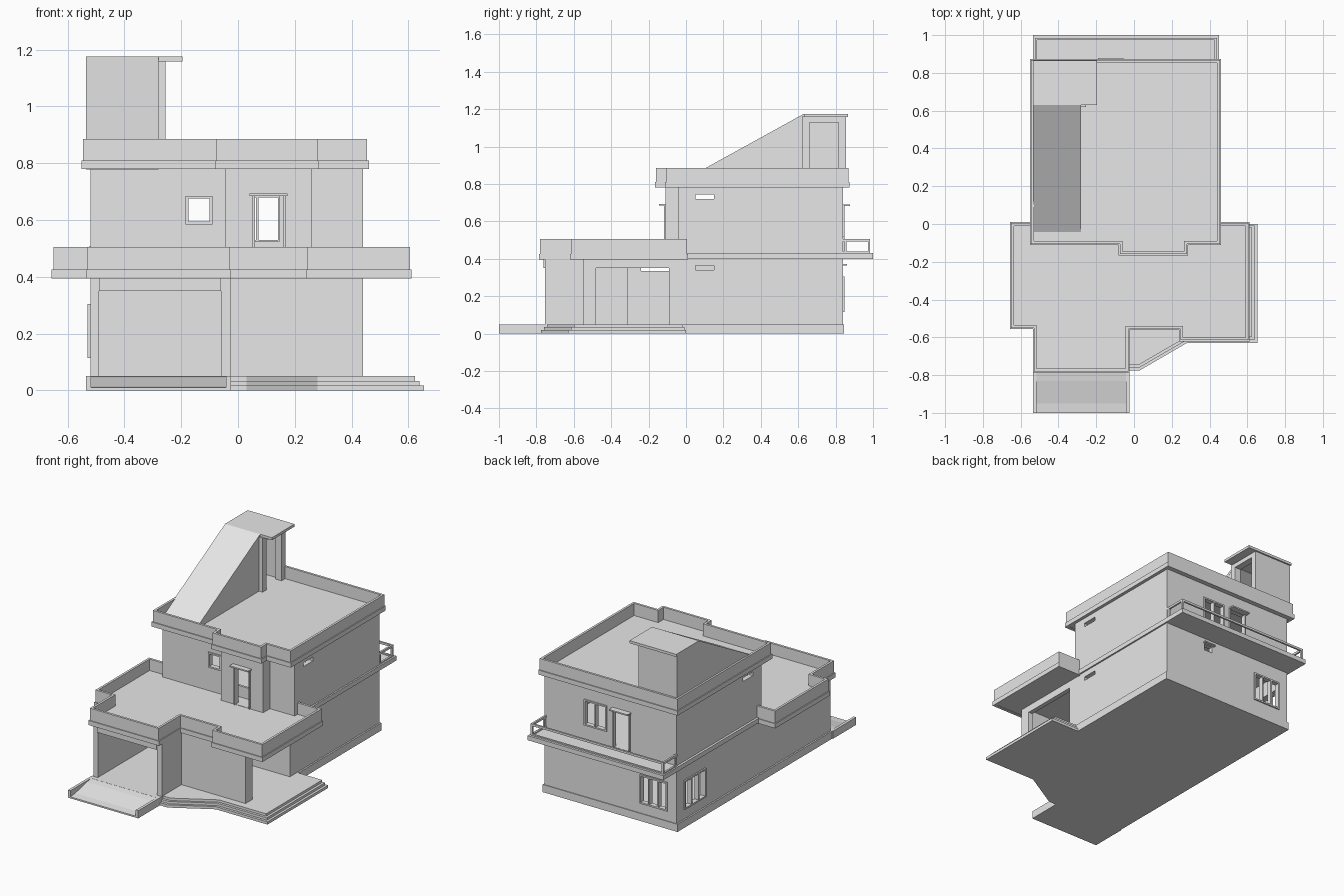
import bpy, bmesh
from mathutils import Vector

if "Cube" in bpy.data.objects:
    bpy.data.objects.remove(bpy.data.objects["Cube"])

plaster = bpy.data.materials.new("plaster_grey")
plaster.use_nodes = True
plaster.diffuse_color = (0.8, 0.8, 0.8, 1)
plaster.node_tree.nodes["Principled BSDF"].inputs["Base Color"].default_value = (0.8, 0.8, 0.8, 1)


def prism(name, pts, lo, hi, axis="z"):
    """Extrude a 2D outline along z (x,y outline) or along x (y,z outline)."""
    bm = bmesh.new()
    place = (lambda p: (p[0], p[1], lo)) if axis == "z" else (lambda p: (lo, p[0], p[1]))
    face = bm.faces.new([bm.verts.new(place(p)) for p in pts])
    out = bmesh.ops.extrude_face_region(bm, geom=[face])
    move = Vector((0, 0, hi - lo)) if axis == "z" else Vector((hi - lo, 0, 0))
    bmesh.ops.translate(bm, vec=move, verts=[v for v in out["geom"] if isinstance(v, bmesh.types.BMVert)])
    bmesh.ops.recalc_face_normals(bm, faces=bm.faces)
    mesh = bpy.data.meshes.new(name)
    bm.to_mesh(mesh)
    bm.free()
    mesh.materials.append(plaster)
    ob = bpy.data.objects.new(name, mesh)
    bpy.context.scene.collection.objects.link(ob)
    return ob


def rect(x0, x1, y0, y1):
    return [(x0, y0), (x1, y0), (x1, y1), (x0, y1)]


def box(name, x0, x1, y0, y1, z0, z1):
    return prism(name, rect(x0, x1, y0, y1), z0, z1)


def inset(pts, d):
    """Inset a counter-clockwise right-angled outline."""
    res = []
    for i, p in enumerate(pts):
        p, a, b = Vector(p), Vector(pts[i - 1]), Vector(pts[(i + 1) % len(pts)])
        e, f = (p - a).normalized(), (b - p).normalized()
        res.append((p.x - (e.y + f.y) * d, p.y + (e.x + f.x) * d))
    return res


def cut(ob, cutters):
    """Subtract the cutters, bake the result and delete them."""
    for c in cutters:
        c.hide_render = True
        m = ob.modifiers.new("cut", "BOOLEAN")
        m.operation, m.solver, m.object = "DIFFERENCE", "EXACT", c
    deps = bpy.context.evaluated_depsgraph_get()
    mesh = bpy.data.meshes.new_from_object(ob.evaluated_get(deps))
    ob.modifiers.clear()
    ob.data = mesh
    for c in cutters:
        bpy.data.objects.remove(c)


def hole(*b):
    return box("cutter", *b)


def roof(name, outline, z0, z1, deck, lip):
    """Deck, hollow parapet and a slightly wider drip band."""
    prism(name + "_deck", inset(outline, 0.004), z0 + 0.002, deck)
    for part, pts, a, b in (("_parapet", outline, z0, z1), ("_drip_band", inset(outline, -0.006), z0, z0 + lip)):
        ring = prism(name + part, pts, a, b)
        cut(ring, [prism("cutter", inset(outline, 0.015), a - 0.1, b + 0.1)])


def window(name, u0, u1, z0, z1, wall, side="y", bars=1):
    """Frame with mullions set on a wall plane."""
    w, a, b = 0.010, wall - 0.024, wall + 0.008
    spans = [(u0, u1, z0, z0 + w), (u0, u1, z1 - w, z1), (u0, u0 + w, z0, z1), (u1 - w, u1, z0, z1)]
    for i in range(bars):
        m = u0 + (u1 - u0) * (i + 1) / (bars + 1)
        spans.append((m - w / 2, m + w / 2, z0, z1))
    for p, q, c, d in spans:
        if side == "y":
            box(name, p, q, a, b, c, d)
        else:
            box(name, a, b, p, q, c, d)


# Base plinth and porch steps
prism("plinth", [(-0.53, 0.845), (-0.53, -0.785), (-0.025, -0.785), (-0.025, -0.56),
                 (0.45, -0.56), (0.45, 0.845)], 0, 0.05)
for i in range(3):
    d = 0.016 * i
    prism("porch_step", [(-0.03, -0.775 + d), (0.03, -0.775 + d), (0.28, -0.63 + d), (0.655 - d, -0.63 + d),
                         (0.655 - d, -d / 2), (-0.03, -d / 2)], 0, 0.018 + 0.016 * i)

# Driveway ramp between two kerbs
prism("driveway_ramp", [(-1, 0), (-1, 0.01), (-0.95, 0.015), (-0.83, 0.043), (-0.78, 0.05), (-0.78, 0)],
      -0.52, -0.04, "x")
for x in (-0.535, -0.043):
    box("driveway_kerb", x, x + 0.018, -1, -0.76, 0, 0.05)

# Ground floor shell
ground = [(-0.52, 0.84), (-0.52, -0.755), (-0.025, -0.755), (-0.025, -0.55), (0.44, -0.55), (0.44, 0.84)]
walls = prism("ground_walls", ground, 0.045, 0.40)
cut(walls, [
    prism("cutter", inset(ground, 0.03), 0.05, 0.398),
    hole(-0.49, -0.06, -0.8, -0.7, 0.05, 0.35),       # garage mouth
    hole(0.38, 0.5, -0.48, -0.09, 0.05, 0.35),        # side porch
    hole(-0.45, -0.26, 0.78, 0.9, 0.12, 0.30),        # back window
    hole(-0.6, -0.46, 0.55, 0.76, 0.12, 0.30),        # left window
    hole(0.38, 0.5, 0.05, 0.15, 0.34, 0.365),         # right vent
    hole(-0.6, -0.46, -0.24, -0.09, 0.335, 0.36),     # left vent
    hole(0.08, 0.14, 0.78, 0.9, 0.32, 0.36),          # back vent
])
box("garage_beam", -0.49, -0.06, -0.762, -0.73, 0.35, 0.395)
box("inner_wall", -0.5, 0.43, -0.09, -0.06, 0.05, 0.398)
box("garage_side_wall", -0.055, -0.025, -0.56, -0.31, 0.05, 0.398)
window("back_window_frame", -0.455, -0.255, 0.115, 0.305, 0.84, bars=2)
window("left_window_frame", 0.545, 0.765, 0.115, 0.305, -0.505, "x", bars=2)
box("vent_canopy", 0.065, 0.15, 0.83, 0.86, 0.365, 0.373)

# Ground floor roof terrace
roof("terrace", [(-0.65, 0.005), (-0.65, -0.55), (-0.53, -0.55), (-0.53, -0.78), (-0.03, -0.78), (-0.03, -0.555),
                 (0.245, -0.555), (0.245, -0.615), (0.605, -0.615), (0.605, 0.005)], 0.395, 0.505, 0.43, 0.03)

# Floor slab running out to the back balcony, with its rail
box("balcony_slab", -0.535, 0.45, -0.02, 1.0, 0.40, 0.43)
for x in (-0.525, 0.427):
    box("balcony_side_rail", x, x + 0.012, 0.84, 0.985, 0.493, 0.507)
    for y in (0.845, 0.973):
        box("balcony_post", x, x + 0.012, y, y + 0.012, 0.43, 0.5)
    box("balcony_kerb", x, x + 0.012, 0.84, 0.985, 0.43, 0.438)
box("balcony_back_rail", -0.525, 0.439, 0.973, 0.985, 0.493, 0.507)
box("balcony_back_kerb", -0.525, 0.439, 0.973, 0.985, 0.43, 0.438)

# Upper floor shell
upper = [(-0.52, 0.84), (-0.52, -0.04), (-0.045, -0.04), (-0.045, -0.11), (0.26, -0.11),
         (0.26, -0.04), (0.44, -0.04), (0.44, 0.84)]
walls = prism("upper_walls", upper, 0.425, 0.785)
cut(walls, [
    prism("cutter", inset(upper, 0.03), 0.432, 0.782),
    hole(-0.18, -0.095, -0.1, 0.02, 0.59, 0.68),      # front window
    hole(0.055, 0.163, -0.16, -0.05, 0.432, 0.685),   # front door
    hole(-0.01, 0.145, 0.78, 0.9, 0.525, 0.685),      # back window
    hole(-0.18, -0.06, 0.78, 0.9, 0.432, 0.68),       # back door
    hole(0.38, 0.5, 0.05, 0.15, 0.72, 0.745),         # right vent
    hole(-0.6, -0.46, 0.05, 0.15, 0.72, 0.745),       # left vent
])
window("upper_back_window_frame", -0.015, 0.15, 0.52, 0.69, 0.84, bars=1)
window("upper_front_window_frame", -0.185, -0.09, 0.585, 0.685, -0.024, bars=0)
for x in (0.05, 0.158):
    box("front_door_jamb", x, x + 0.009, -0.118, -0.08, 0.43, 0.685)
for x in (-0.185, -0.066):
    box("back_door_jamb", x, x + 0.009, 0.82, 0.848, 0.43, 0.685)
box("front_door_canopy", 0.04, 0.175, -0.145, -0.1, 0.685, 0.694)
box("back_door_canopy", -0.19, -0.055, 0.83, 0.878, 0.682, 0.691)

# Main roof
roof("main_roof", [(-0.545, 0.868), (-0.545, -0.105), (-0.075, -0.105), (-0.075, -0.16), (0.28, -0.16),
                   (0.28, -0.105), (0.455, -0.105), (0.455, 0.868)], 0.78, 0.885, 0.805, 0.03)

# Stair house with a sloping roof
prism("stair_roof", [(-0.09, 0.778), (0.63, 1.175), (0.63, 1.155), (-0.055, 0.778)], -0.535, -0.28, "x")
side = [(-0.06, 0.785), (0.63, 1.165), (0.855, 1.165), (0.855, 0.785)]
prism("stair_outer_wall", side, -0.533, -0.513, "x")
prism("stair_inner_wall", side[:2] + [(0.63, 0.785)], -0.30, -0.281, "x")
box("stair_back_wall", -0.533, -0.255, 0.835, 0.855, 0.79, 1.165)
for y0, y1, z0 in ((0.62, 0.66, 0.79), (0.815, 0.855, 0.79), (0.66, 0.815, 1.13)):
    box("stair_door_surround", -0.30, -0.255, y0, y1, z0, 1.16)
box("stair_landing_roof", -0.535, -0.195, 0.63, 0.865, 1.158, 1.175)
